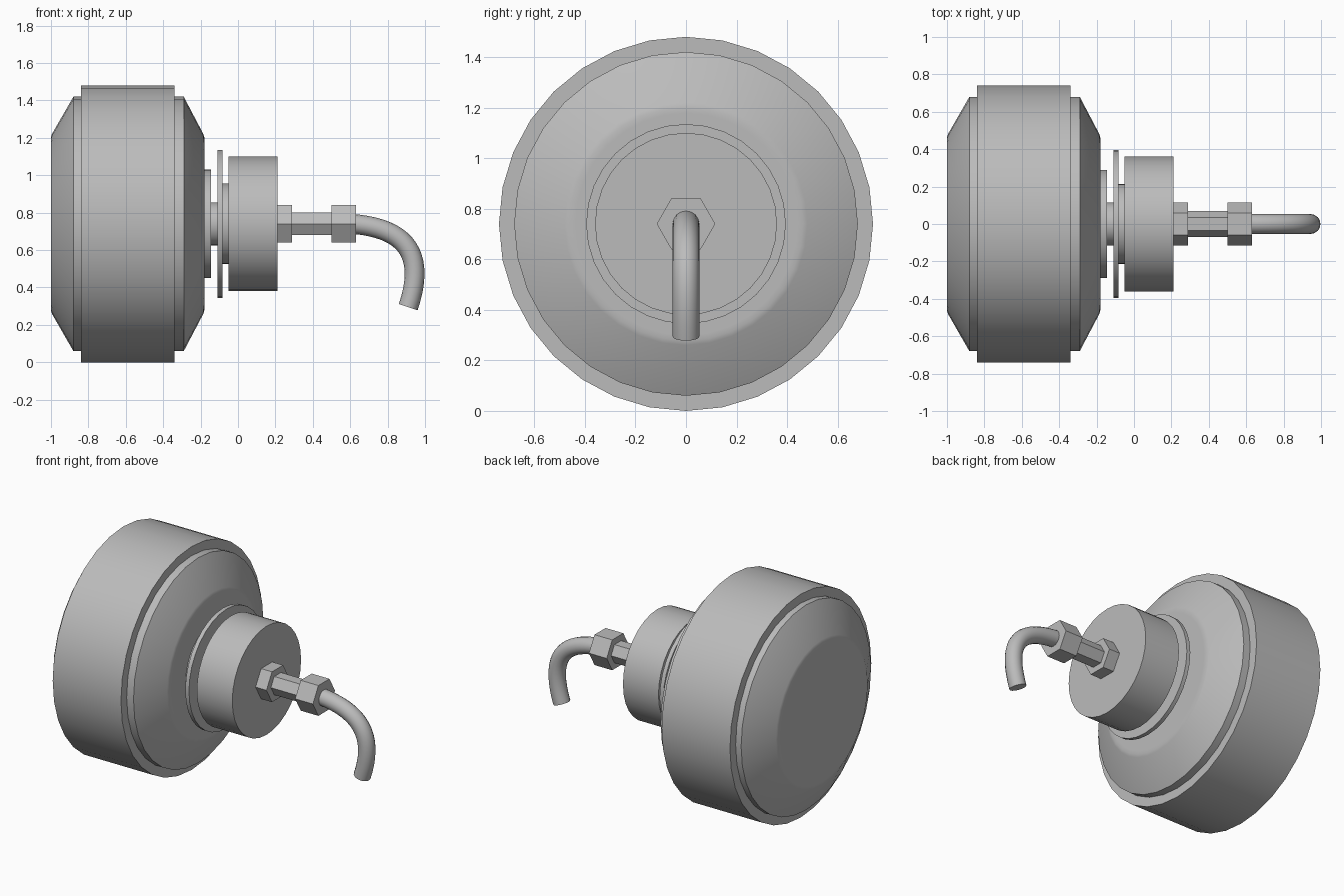
import bpy, bmesh, math

AXIS_Z = 0.74
scene = bpy.context.scene
cube = bpy.data.objects.get("Cube")
if cube:
    bpy.data.objects.remove(cube, do_unlink=True)

# Single material
grey = bpy.data.materials.new("plain grey")
grey.use_nodes = True
colour = (0.5, 0.5, 0.5, 1)
grey.diffuse_color = colour
grey.node_tree.nodes["Principled BSDF"].inputs["Base Color"].default_value = colour


def smooth(obj, degrees):
    bpy.ops.object.select_all(action="DESELECT")
    obj.select_set(True)
    bpy.context.view_layer.objects.active = obj
    bpy.ops.object.shade_smooth_by_angle(angle=math.radians(degrees))


def lathe(name, profile, sides=32, degrees=35):
    """Turn (x, radius) points around the horizontal axis and cap both ends."""
    bm = bmesh.new()
    rings = []
    for x, r in profile:
        angles = [2 * math.pi * i / sides for i in range(sides)]
        rings.append([bm.verts.new((x, r * math.cos(a), AXIS_Z + r * math.sin(a)))
                      for a in angles])
    for a, b in zip(rings, rings[1:]):
        for i in range(sides):
            j = (i + 1) % sides
            bm.faces.new((a[i], a[j], b[j], b[i]))
    bm.faces.new(rings[0])
    bm.faces.new(rings[-1])
    bmesh.ops.recalc_face_normals(bm, faces=bm.faces)
    mesh = bpy.data.meshes.new(name)
    bm.to_mesh(mesh)
    bm.free()
    mesh.materials.append(grey)
    obj = bpy.data.objects.new(name, mesh)
    scene.collection.objects.link(obj)
    smooth(obj, degrees)
    return obj


# Drum with chamfered ends and softened end corners
lathe("drum", [(-1, 0.44), (-1, 0.462), (-0.995, 0.48), (-0.88, 0.68),
               (-0.29, 0.68), (-0.185, 0.48), (-0.18, 0.462), (-0.18, 0.44)])

# Plain discs and cylinders: name, start, end, radius
for name, x0, x1, r in [
        ("outer_band", -0.84, -0.34, 0.74),
        ("base_plate", -0.18, -0.145, 0.29),
        ("neck", -0.145, -0.11, 0.115),
        ("thin_flange", -0.11, -0.083, 0.395),
        ("spacer", -0.083, -0.05, 0.215),
        ("head_cylinder", -0.05, 0.21, 0.36)]:
    lathe(name, [(x0, r), (x1, r)])

# Hexagonal fittings
for name, x0, x1, r in [
        ("inner_nut", 0.21, 0.29, 0.116),
        ("hex_rod", 0.29, 0.5, 0.07),
        ("outer_nut", 0.5, 0.63, 0.116)]:
    lathe(name, [(x0, r), (x1, r)], sides=6)

# Bent outlet pipe
curve = bpy.data.curves.new("outlet_pipe", "CURVE")
curve.dimensions = "3D"
curve.bevel_depth = 0.053
curve.bevel_resolution = 6
curve.resolution_u = 20
curve.use_fill_caps = True
spline = curve.splines.new("BEZIER")
spline.bezier_points.add(1)
start, end = spline.bezier_points
for p in (start, end):
    p.handle_left_type = p.handle_right_type = "FREE"
start.co, start.handle_left, start.handle_right = (0.61, 0, 0.74), (0.5, 0, 0.74), (0.85, 0, 0.72)
end.co, end.handle_left, end.handle_right = (0.91, 0, 0.295), (1.02, 0, 0.62), (0.87, 0, 0.2)
curve.materials.append(grey)
pipe = bpy.data.objects.new("outlet_pipe", curve)
scene.collection.objects.link(pipe)
bpy.ops.object.select_all(action="DESELECT")
pipe.select_set(True)
bpy.context.view_layer.objects.active = pipe
bpy.ops.object.convert(target="MESH")
smooth(bpy.context.view_layer.objects.active, 40)
